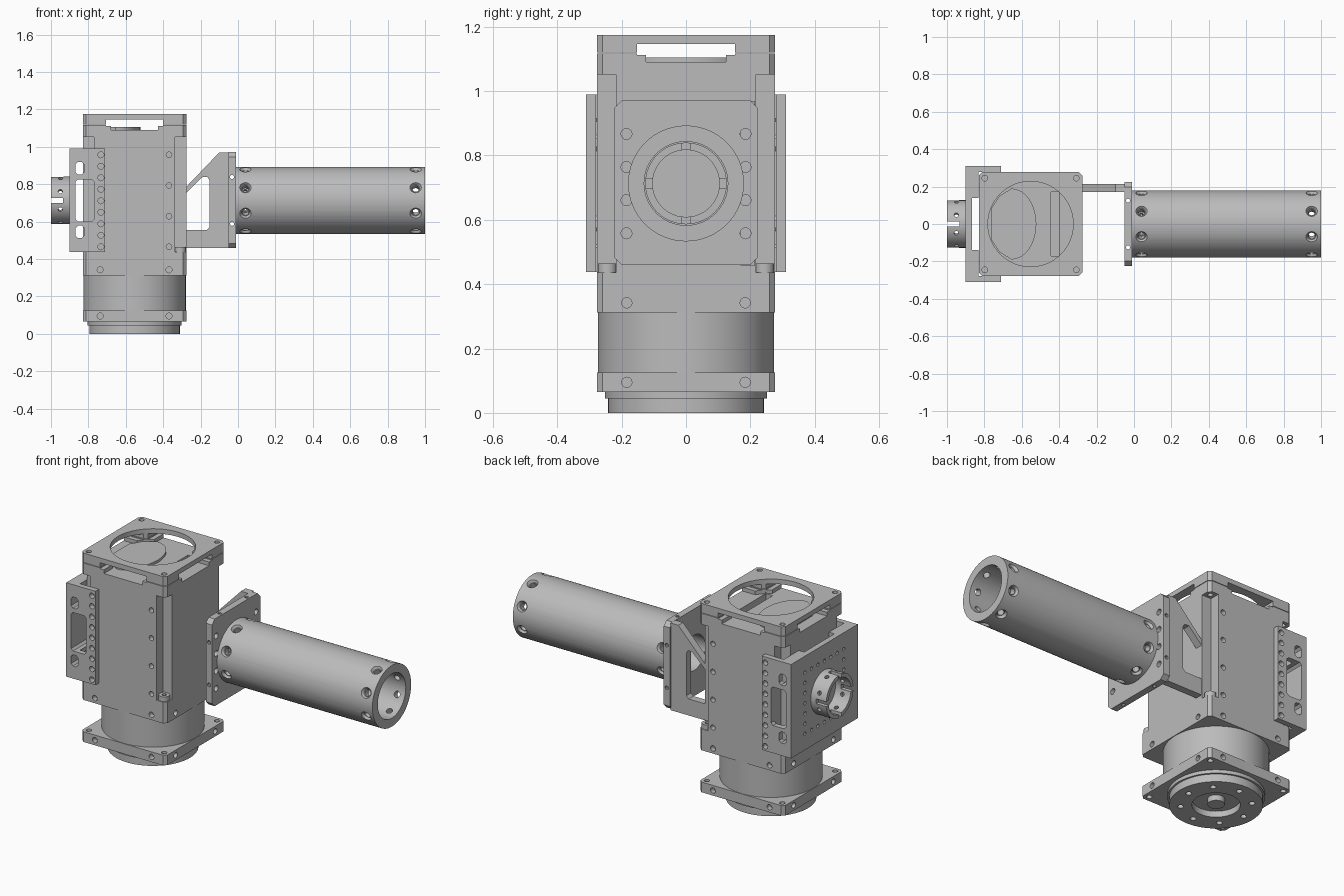
import bpy, bmesh, math
from mathutils import Matrix, Vector

if "Cube" in bpy.data.objects:
    bpy.data.objects.remove(bpy.data.objects["Cube"])

grey = bpy.data.materials.new("machined grey")
grey.use_nodes = True
colour = (0.5, 0.5, 0.5, 1)
grey.diffuse_color = colour
grey.node_tree.nodes["Principled BSDF"].inputs["Base Color"].default_value = colour

CX, H, AXIS_Z = -0.553, 0.277, 0.713   # housing centre, half width, tube axis height
TURN = {"x": Matrix.Rotation(math.pi / 2, 4, "Y"),
        "y": Matrix.Rotation(-math.pi / 2, 4, "X"), "z": Matrix()}


def box(bm, x0, x1, y0, y1, z0, z1):
    size = Matrix.Diagonal((x1 - x0, y1 - y0, z1 - z0, 1))
    mid = Matrix.Translation(((x0 + x1) / 2, (y0 + y1) / 2, (z0 + z1) / 2))
    bmesh.ops.create_cube(bm, size=1, matrix=mid @ size)


def cyl(bm, centre, axis, r, depth, r2=None, seg=16):
    turn = TURN[axis] if isinstance(axis, str) else axis
    bmesh.ops.create_cone(bm, cap_ends=True, segments=seg, radius1=r,
                          radius2=r if r2 is None else r2, depth=depth,
                          matrix=Matrix.Translation(centre) @ turn)


def prism(bm, pts, axis, lo, hi):
    """Extrude a 2D profile along an axis."""
    place = {"x": lambda a, b, t: (t, a, b), "y": lambda a, b, t: (a, t, b),
             "z": lambda a, b, t: (a, b, t)}[axis]
    ends = [[bm.verts.new(place(a, b, t)) for a, b in pts] for t in (lo, hi)]
    faces = [bm.faces.new(ends[0]), bm.faces.new(ends[1][::-1])]
    for i in range(len(pts)):
        j = (i + 1) % len(pts)
        faces.append(bm.faces.new((ends[0][i], ends[1][i], ends[1][j], ends[0][j])))
    bmesh.ops.recalc_face_normals(bm, faces=faces)


def chamfered(ca, cb, ha, hb, c):
    """Rectangle profile with cut corners."""
    return [(ca + sa * a, cb + sb * b) for sa, sb, flip in
            ((1, 1, 0), (-1, 1, 1), (-1, -1, 0), (1, -1, 1))
            for a, b in ([(ha, hb - c), (ha - c, hb)][::-1 if flip else 1])]


def to_object(name, bm):
    mesh = bpy.data.meshes.new(name)
    bm.to_mesh(mesh)
    bm.free()
    ob = bpy.data.objects.new(name, mesh)
    bpy.context.collection.objects.link(ob)
    return ob


def part(name, solid, cut=None):
    """Make a part, carve out the cutters, and shade it."""
    ob = to_object(name, solid)
    if cut:
        cutter = to_object(name + "_cutter", cut)
        cutter.hide_render = True
        mod = ob.modifiers.new("carve", "BOOLEAN")
        mod.operation, mod.solver, mod.object, mod.use_self = "DIFFERENCE", "EXACT", cutter, True
        bpy.context.view_layer.update()
        ob.data = bpy.data.meshes.new_from_object(
            ob.evaluated_get(bpy.context.evaluated_depsgraph_get()))
        ob.modifiers.clear()
        bpy.data.objects.remove(cutter)
    ob.data.materials.clear()
    ob.data.materials.append(grey)
    bpy.ops.object.select_all(action="DESELECT")
    ob.select_set(True)
    bpy.context.view_layer.objects.active = ob
    bpy.ops.object.shade_smooth_by_angle(angle=math.radians(30))
    return ob


def side_holes(bm, z, off=0.184, r=0.016):
    """Screw holes, a pair on each of the four sides."""
    for s in (-1, 1):
        for o in (-off, off):
            cyl(bm, (CX + o, s * H, z), "y", r, 0.06)
            cyl(bm, (CX + s * H, o, z), "x", r, 0.06)


def windows(bm):
    """Stepped openings under the lid, through both directions."""
    for half, z0, z1 in ((0.125, 1.09, 1.13), (0.152, 1.112, 1.147)):
        box(bm, CX - half, CX + half, -0.4, 0.4, z0, z1)
        box(bm, CX - 0.4, CX + 0.4, -half, half, z0, z1)


new = bmesh.new
CORNERS = [(sx, sy) for sx in (-1, 1) for sy in (-1, 1)]

# Main housing with corner channels, top pocket and screw holes
s, c = new(), new()
prism(s, chamfered(CX, 0, H, H, 0.018), "z", 0.312, 1.117)
for sx, sy in CORNERS:
    x, y = CX + sx * H, sy * H
    box(c, x - 0.06, x + 0.06, y - 0.06, y + 0.06, 0.437, 1.052)
    cyl(c, (CX + sx * 0.245, sy * 0.245, 1.06), "z", 0.014, 0.05)
cyl(c, (CX, 0, 1.19), "z", 0.228, 0.2, seg=64)
box(c, -0.445, -0.4, -0.17, 0.17, 1.02, 1.1)
windows(c)
side_holes(c, 0.342)
for i in range(4):
    for sy in (-1, 1):
        cyl(c, (CX + 0.184, sy * H, 0.465 + i * 0.164), "y", 0.015, 0.06)
part("housing", s, c)

# Channel bolts
s, c = new(), new()
for sx, sy in CORNERS:
    cyl(s, (CX + sx * 0.244, sy * 0.244, 0.45), "z", 0.03, 0.03, seg=24)
    cyl(c, (CX + sx * 0.244, sy * 0.244, 0.47), "z", 0.014, 0.04, seg=6)
part("channel_bolts", s, c)

# Raised disc inside the top pocket, flattened where it meets the rim
s = new()
arc = [(-0.655 + 0.133 * math.cos(a), 0.19 * math.sin(a))
       for a in [math.pi * (i / 16 - 0.5) for i in range(17)]]
prism(s, arc + [(-0.72, 0.15), (-0.765, 0.08), (-0.765, -0.08), (-0.72, -0.15)], "z", 1.089, 1.105)
part("pocket_disc", s)

# Lid
s, c = new(), new()
prism(s, chamfered(CX, 0, H, H, 0.018), "z", 1.12, 1.175)
cyl(c, (CX, 0, 1.15), "z", 0.228, 0.2, seg=64)
windows(c)
for sx, sy in CORNERS:
    cyl(c, (CX + sx * 0.245, sy * 0.245, 1.175), "z", 0.015, 0.05)
part("lid", s, c)

# Round neck, square flange and output hub
s = new()
cyl(s, (CX, 0, 0.218), "z", 0.274, 0.19, seg=72)
part("neck", s)
s, c = new(), new()
prism(s, chamfered(CX, 0, H, H, 0.018), "z", 0.065, 0.125)
side_holes(c, 0.095)
for sx, sy in CORNERS:
    cyl(c, (CX + sx * 0.245, sy * 0.245, 0.1), "z", 0.015, 0.2)
part("bottom_flange", s, c)
s = new()
cyl(s, (CX, 0, 0.056), "z", 0.252, 0.022, seg=64)
part("hub_collar", s)
s, c = new(), new()
cyl(s, (CX, 0, 0.023), "z", 0.242, 0.046, seg=64)
cyl(c, (CX, 0, 0), "z", 0.125, 0.07, seg=48)
for i in range(8):
    a = i * math.pi / 4
    cyl(c, (CX + 0.185 * math.cos(a), 0.185 * math.sin(a), 0), "z", 0.016, 0.06)
part("output_hub", s, c)
s = new()
cyl(s, (CX, 0, 0.023), "z", 0.045, 0.04, seg=32)
part("hub_boss", s)

# U-shaped side bracket with windows and rows of holes
s, c = new(), new()
prism(s, [(-0.9, -0.31), (-0.71, -0.31), (-0.71, -0.279), (-0.832, -0.279), (-0.832, -0.14),
          (-0.867, -0.14), (-0.867, 0.14), (-0.832, 0.14), (-0.832, 0.279), (-0.71, 0.279),
          (-0.71, 0.31), (-0.9, 0.31)], "z", 0.438, 0.99)
for mid, half, x1 in ((AXIS_Z, 0.113, -0.77), (0.885, 0.033, -0.823), (0.545, 0.033, -0.823)):
    prism(c, chamfered((x1 - 0.868) / 2, mid, (x1 + 0.868) / 2, half, 0.012), "y", -0.5, 0.5)
for i in range(9):
    cyl(c, (-0.733, 0, 0.465 + i * 0.0615), "y", 0.016, 0.8)
for i in range(7):
    t = (i - 3) * 0.06
    for e in (-0.18, 0.18):
        cyl(c, (-0.9, t, AXIS_Z + e), "x", 0.011, 0.05, seg=10)
        if abs(t) < 0.17:
            cyl(c, (-0.9, e, AXIS_Z + t), "x", 0.011, 0.05, seg=10)
part("side_bracket", s, c)


def clamp_ring(name, x0, x1, tip):
    """Slotted clamp collar with radial screw holes."""
    s, c = new(), new()
    mid, length = (x0 + x1) / 2, x1 - x0
    cyl(s, (mid, 0, AXIS_Z), "x", 0.127, length, seg=48)
    cyl(c, (mid, 0, AXIS_Z), "x", 0.104, length + 0.1, seg=48)
    lo, hi = sorted((tip, tip + (0.065 if tip < mid else -0.065)))
    box(c, lo - 0.001, hi, -0.2, 0.2, AXIS_Z - 0.014, AXIS_Z + 0.014)
    box(c, lo - 0.001, hi + 0.001, -0.014, 0.014, AXIS_Z - 0.2, AXIS_Z + 0.2)
    for i in range(4):
        a = math.pi / 8 + i * math.pi / 4
        axis = Vector((0, math.cos(a), math.sin(a))).to_track_quat("Z", "Y").to_matrix().to_4x4()
        cyl(c, (mid, 0, AXIS_Z), axis, 0.012, 0.4)
    part(name, s, c)


clamp_ring("side_clamp_ring", -1, -0.899, -1)
clamp_ring("tube_clamp_ring", -0.012, 0.09, 0.09)

# Mounting plate for the tube
s, c = new(), new()
prism(s, chamfered(0, AXIS_Z + 0.002, 0.224, 0.256, 0.025), "x", -0.052, -0.012)
cyl(c, (0, 0, AXIS_Z), "x", 0.104, 0.3, seg=48)
for z in (0.558, 0.661, 0.764, 0.867):
    for y in (-0.185, 0.185):
        cyl(c, (0, y, z), "x", 0.017, 0.3)
for t in (-0.125, 0, 0.125):
    cyl(c, (-0.032, t, AXIS_Z), "z", 0.011, 0.7, seg=10) if t else None
    cyl(c, (-0.032, 0, AXIS_Z + t), "y", 0.011, 0.6, seg=10) if t else None
part("tube_plate", s, c)

# Sloped web joining plate and housing
s = new()
prism(s, [(-0.28, 0.458), (-0.05, 0.458), (-0.05, 0.97), (-0.1, 0.97), (-0.28, 0.782),
          (-0.28, 0.75), (-0.19, 0.838), (-0.163, 0.838), (-0.152, 0.82), (-0.152, 0.57),
          (-0.167, 0.555), (-0.28, 0.555)], "y", 0.17, 0.214)
part("tube_web", s)

# Tube with countersunk holes at both ends
s, c = new(), new()
cyl(s, (0.495, 0, AXIS_Z), "x", 0.18, 1.01, seg=64)
cyl(c, (0.495, 0, AXIS_Z), "x", 0.13, 1.2, seg=64)
for i in range(8):
    a = math.pi / 8 + i * math.pi / 4
    out = Vector((0, math.cos(a), math.sin(a)))
    axis = out.to_track_quat("Z", "Y").to_matrix().to_4x4()
    for x in (0.04, 0.95):
        base = Vector((x, 0, AXIS_Z))
        cyl(c, base + out * 0.15, axis, 0.018, 0.12)
        cyl(c, base + out * 0.18, axis, 0.022, 0.03, 0.04, seg=20)
part("tube", s, c)
